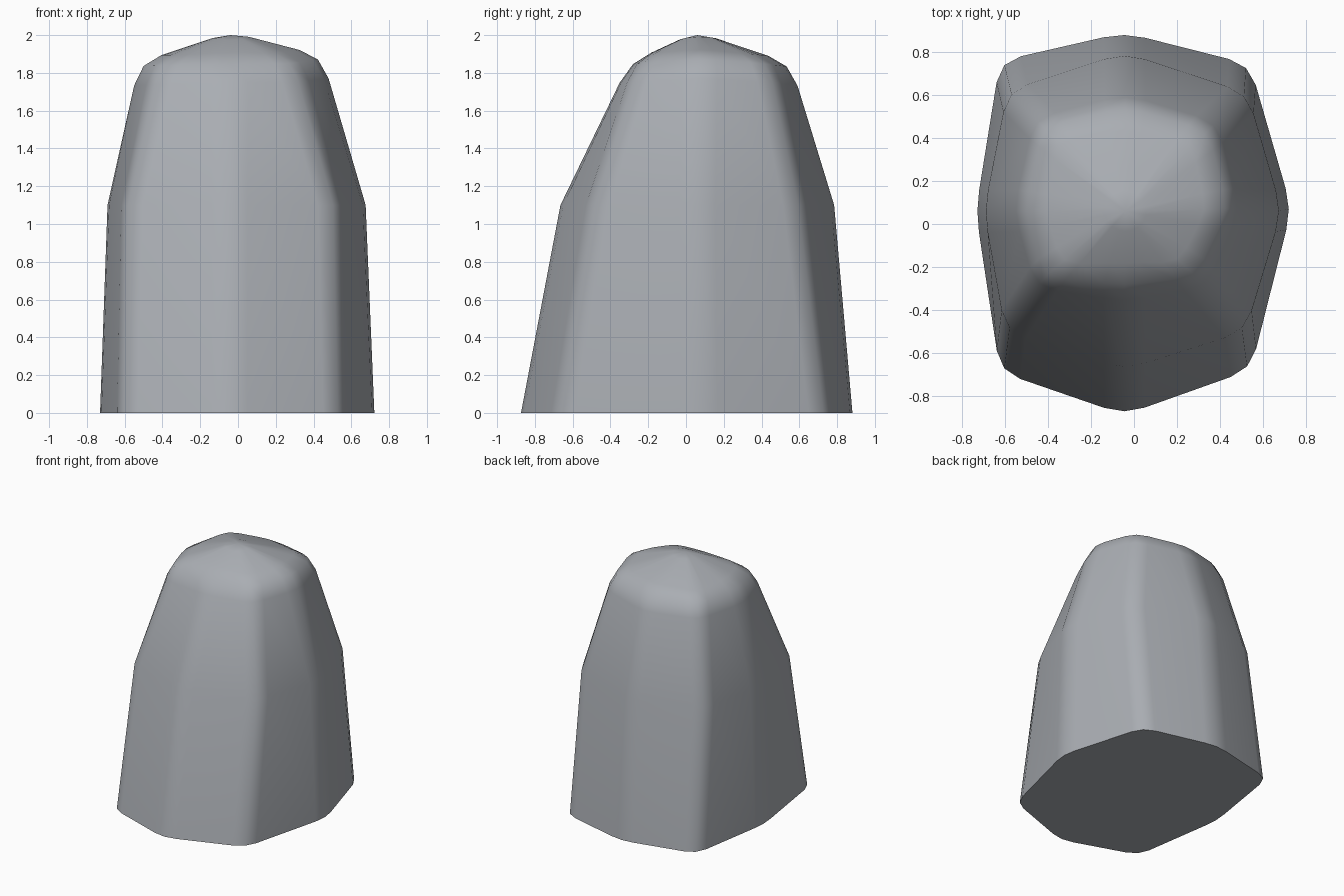
import bpy, bmesh
from mathutils import Vector

if "Cube" in bpy.data.objects:
    bpy.data.objects.remove(bpy.data.objects["Cube"])

# Octagon corners, clockwise from the back, at three heights
base = [(-.045, .893), (.54, .745), (.735, .07), (.545, -.68),
        (-.045, -.89), (-.625, -.69), (-.738, .06), (-.625, .76)]
waist = [(-.045, .80), (.53, .61), (.69, .06), (.52, -.50),
         (-.045, -.68), (-.60, -.50), (-.70, .06), (-.59, .62)]
rim = [(-.04, .565, 1.855), (.36, .45, 1.87), (.46, .07, 1.90), (.30, -.26, 1.87),
       (-.045, -.30, 1.865), (-.43, -.26, 1.86), (-.535, .06, 1.86), (-.44, .47, 1.86)]
apex = Vector((-.04, .06, 2.0))


def rounded(corners):
    """Cut every corner into three points, softening the upright edges."""
    pts = [Vector(c) for c in corners]
    out = []
    for i, c in enumerate(pts):
        ends = []
        for n in (pts[i - 1], pts[(i + 1) % 8]):
            d = n - c
            ends.append(c + d.normalized() * min(.1, d.length * .3))
        out += [ends[0], c * .5 + (ends[0] + ends[1]) * .25, ends[1]]
    return out


def toward(a, b, dist):
    return [p + (q - p).normalized() * dist for p, q in zip(a, b)]


r0 = rounded([(x, y, 0) for x, y in base])
r1 = rounded([(x, y, 1.1) for x, y in waist])
r2 = rounded(rim)
# Rounded shoulder and shallow domed cap
low = toward(r2, r1, .13)
high = toward(r2, [apex] * 24, .12)
mid = [c * .5 + (a + b) * .25 for a, b, c in zip(low, high, r2)]
cap = [apex + (p - apex).normalized() * .1 + Vector((0, 0, .012)) for p in r2]

bm = bmesh.new()
rings = [[bm.verts.new(p) for p in r] for r in (r0, r1, low, mid, high, cap)]
for a, b in zip(rings, rings[1:]):
    for i in range(24):
        j = (i + 1) % 24
        bm.faces.new((a[i], a[j], b[j], b[i]))
bm.faces.new(rings[0])
top = bm.verts.new(apex)
for i in range(24):
    bm.faces.new((rings[-1][i], rings[-1][(i + 1) % 24], top))
bmesh.ops.recalc_face_normals(bm, faces=bm.faces)

mesh = bpy.data.meshes.new("standing_stone")
bm.to_mesh(mesh)
bm.free()
stone = bpy.data.objects.new("standing_stone", mesh)
bpy.context.collection.objects.link(stone)
mat = bpy.data.materials.new("stone grey")
mat.diffuse_color = (.40, .42, .45, 1)
mat.use_nodes = True
mat.node_tree.nodes["Principled BSDF"].inputs["Base Color"].default_value = mat.diffuse_color
mesh.materials.append(mat)

# Smooth shading with a crisp foot
bpy.context.view_layer.objects.active = stone
stone.select_set(True)
bpy.ops.object.shade_smooth_by_angle(angle=.9)
wn = stone.modifiers.new("weighted_normals", 'WEIGHTED_NORMAL')
wn.keep_sharp = True
